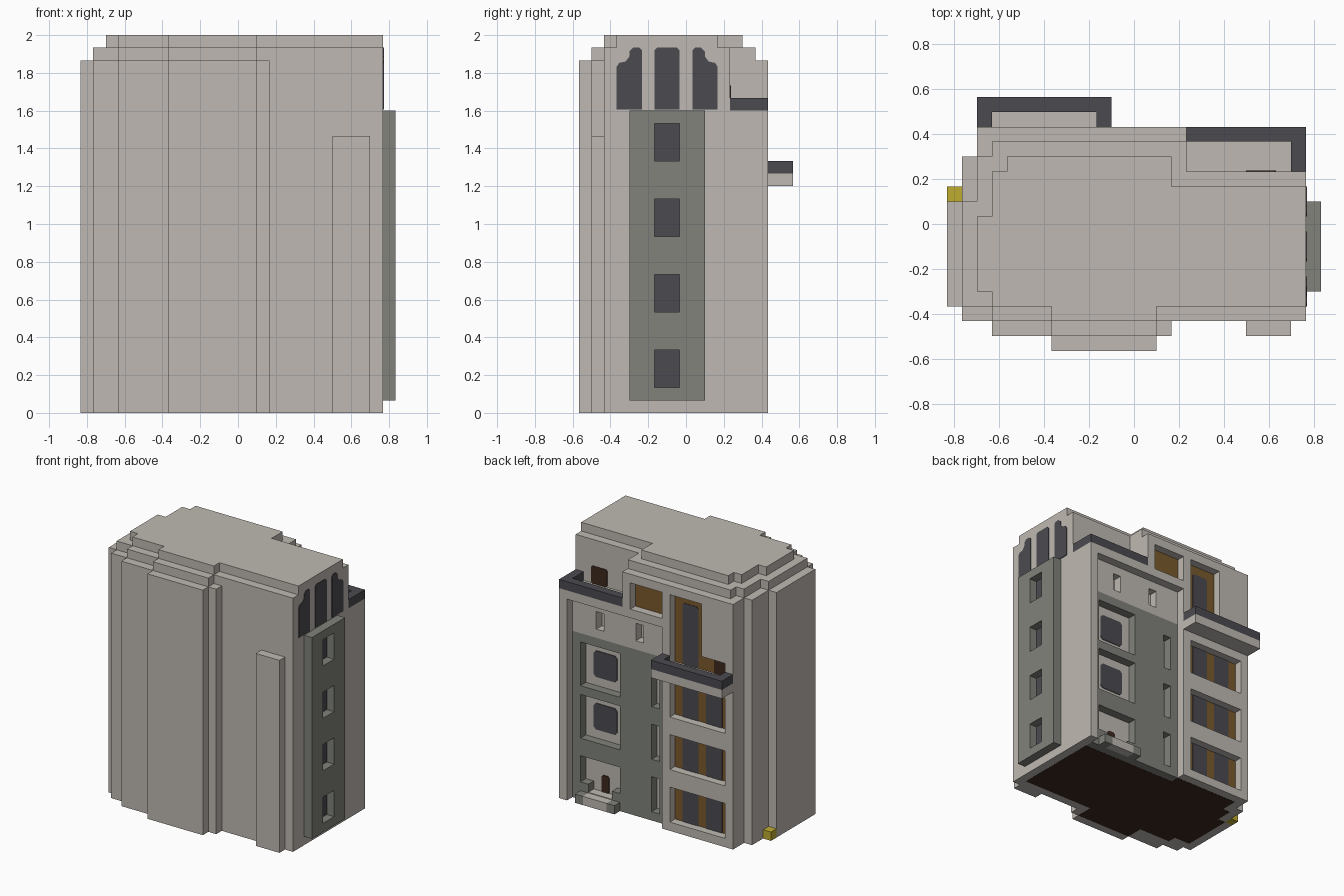
import bpy, bmesh
from mathutils import Vector

old = bpy.data.objects.get("Cube")
if old:
    bpy.data.objects.remove(old, do_unlink=True)

U = 1 / 15  # one grid block
PLATE = 0.08  # plate thickness in blocks


def material(name, srgb):
    lin = [((c / 255 + 0.055) / 1.055) ** 2.4 for c in srgb] + [1.0]
    m = bpy.data.materials.new(name)
    m.use_nodes = True
    m.diffuse_color = lin
    m.node_tree.nodes["Principled BSDF"].inputs["Base Color"].default_value = lin
    return m


BEIGE = material("beige_plaster", (191, 185, 178))
GREEN = material("grey_green_plaster", (128, 130, 122))
DARK = material("dark_grey", (75, 74, 80))
WOOD = material("brown_wood", (122, 90, 46))
DOOR = material("dark_brown", (61, 40, 30))
YELLOW = material("yellow", (191, 172, 48))


def prism(name, pts, lo, hi, mat, axis="z"):
    """Extrude a flat outline along an axis, in block units."""
    def place(a, b, c):
        p = {"z": (a, b, c), "y": (a, c, b), "x": (c, a, b)}[axis]
        return Vector((p[0] - 12.5, p[1] - 8.5, p[2])) * U
    bm = bmesh.new()
    face = bm.faces.new([bm.verts.new(place(a, b, lo)) for a, b in pts])
    ext = bmesh.ops.extrude_face_region(bm, geom=[face])["geom"]
    shift = place(0, 0, hi) - place(0, 0, lo)
    bmesh.ops.translate(bm, vec=shift, verts=[v for v in ext if isinstance(v, bmesh.types.BMVert)])
    bmesh.ops.recalc_face_normals(bm, faces=bm.faces)
    me = bpy.data.meshes.new(name)
    bm.to_mesh(me)
    bm.free()
    me.materials.append(mat)
    ob = bpy.data.objects.new(name, me)
    bpy.context.scene.collection.objects.link(ob)
    return ob


def box(name, x, y, z, mat):
    pts = [(x[0], y[0]), (x[1], y[0]), (x[1], y[1]), (x[0], y[1])]
    return prism(name, pts, z[0], z[1], mat)


def cut(target, x, y, z):
    """Carve a box out of a part and bake the result."""
    cutter = box("cutter", x, y, z, target.data.materials[0])
    mod = target.modifiers.new("cut", "BOOLEAN")
    mod.operation, mod.solver, mod.object = "DIFFERENCE", "EXACT", cutter
    deps = bpy.context.evaluated_depsgraph_get()
    new = bpy.data.meshes.new_from_object(target.evaluated_get(deps))
    target.modifiers.clear()
    target.data = new
    bpy.data.objects.remove(cutter, do_unlink=True)


def back_plate(name, x, z, y, mat, thick=PLATE, bevel=0.0):
    """Thin panel facing the back, with optional clipped corners."""
    (a, b), (c, d), r = x, z, bevel
    if r:
        pts = [(a + r, c), (b - r, c), (b, c + r), (b, d - r),
               (b - r, d), (a + r, d), (a, d - r), (a, c + r)]
    else:
        pts = [(a, c), (b, c), (b, d), (a, d)]
    return prism(name, pts, y, y + thick, mat, "y")


# Main body and the two stepped roof tiers
body = prism("main_body", [
    (0, 3), (1, 3), (1, 2), (3, 2), (3, 1), (7, 1), (7, 0), (14, 0), (14, 1), (15, 1), (15, 2),
    (24, 2), (24, 15), (2, 15), (2, 13), (1, 13), (1, 10), (0, 10)], 0, 28, BEIGE)
prism("lower_roof_tier", [
    (1, 3), (3, 3), (3, 2), (7, 2), (7, 1), (14, 1), (14, 2), (24, 2), (24, 12), (16, 12),
    (16, 14), (3, 14), (3, 13), (2, 13), (2, 10), (1, 10)], 28, 29, BEIGE)
prism("upper_roof_tier", [
    (2, 4), (3, 4), (3, 3), (7, 3), (7, 2), (14, 2), (14, 3), (24, 3), (24, 11), (15, 11),
    (15, 13), (4, 13), (4, 12), (3, 12), (3, 9), (2, 9)], 29, 30, BEIGE)
box("front_pier", (20, 23), (1, 2), (0, 22), BEIGE)

# Openings in the body: roof terrace, back recess, windows
FLOORS = (1, 7, 13)
cut(body, (16, 26), (12, 18), (24, 29))
cut(body, (11, 23), (14, 18), (-1, 23))
cut(body, (11, 23), (13, 18), (-1, 19))
for x in (14, 19):
    cut(body, (x, x + 1), (13, 14.5), (20, 22))
for z in FLOORS:
    cut(body, (3, 10), (14, 18), (z, z + 4))
cut(body, (6, 10), (14, 18), (19, 27))
cut(body, (3, 6), (14, 18), (19, 21))
cut(body, (11, 15), (14, 18), (24, 27))

# Green back wall with its openings
wall = box("green_back_wall", (11, 23), (13, 14), (0, 19), GREEN)
for z in FLOORS:
    cut(wall, (12, 13), (12, 15), (z, z + 4))
for z in FLOORS[1:]:
    cut(wall, (17, 22), (12, 15), (z, z + 5))
    back_plate("square_window", (18, 21), (z + 1, z + 4), 13, DARK, bevel=0.3)
cut(wall, (17, 22), (12, 15), (2, 5))
cut(wall, (18, 21), (12, 15), (1, 3))

# Entrance door and porch
back_plate("entrance_door", (19, 20), (1, 3), 13, DOOR, bevel=0.2)
box("porch_step", (18, 21), (14, 15), (0, 1), BEIGE)
box("porch_floor", (18, 21), (13, 14), (1, 1 + PLATE), BEIGE)
for x in (17, 21):
    box("porch_side", (x, x + 1), (14, 15), (0, 1), GREEN)

# Wooden window panels with dark glass
for z in FLOORS:
    back_plate("window_wood", (3, 10), (z, z + 4), 14, WOOD)
    for x in (4, 7):
        back_plate("window_glass", (x, x + 2), (z, z + 4), 14, DARK, PLATE * 1.7)
back_plate("balcony_window_wood", (6, 10), (19, 27), 14, WOOD)
back_plate("balcony_window_glass", (7, 9), (19, 26), 14, DARK, PLATE * 1.7, 0.2)
back_plate("balcony_side_wood", (3, 6), (19, 21), 14, WOOD)
back_plate("balcony_door", (3, 5), (19, 21), 14, DOOR, PLATE * 1.7)
back_plate("upper_window_wood", (11, 15), (24, 27), 14, WOOD)
back_plate("terrace_door", (20, 22), (24, 26), 12, DOOR, bevel=0.15)

# Balcony and roof terrace railings
box("balcony_floor", (2, 11), (15, 17), (18, 19), BEIGE)
prism("balcony_railing", [
    (2, 15), (3, 15), (3, 16), (10, 16), (10, 15), (11, 15), (11, 17), (2, 17)], 19, 20, DARK)
prism("terrace_railing", [
    (16, 14), (23, 14), (23, 12), (24, 12), (24, 15), (16, 15)], 24, 25, DARK)

# Green stair panel on the right side
panel = box("side_stair_panel", (24, 25), (4, 10), (1, 24), GREEN)
for z in (2, 8, 14, 20):
    cut(panel, (23, 26), (6, 8), (z, z + 3))
    box("stair_window", (24, 24 + PLATE), (6, 8), (z, z + 3), DARK)

# Arched window group above the panel
half_arch = [(3, 24.1), (5, 24.1), (5, 28.8), (4.8, 29), (4.3, 29), (4, 28.7),
             (4, 28.3), (3.7, 27.9), (3.2, 27.8), (3, 27.5)]
prism("arch_window", half_arch, 24, 24 + PLATE, DARK, "x")
prism("arch_window", [(14 - y, z) for y, z in half_arch], 24, 24 + PLATE, DARK, "x")
prism("middle_arch_window", [(6, 24.1), (8, 24.1), (8, 28.8), (7.8, 29), (6.2, 29), (6, 28.8)],
      24, 24 + PLATE, DARK, "x")

# Yellow box at the foot of the left wall and the dark underside
box("yellow_box", (0, 1), (10, 11), (0, 1), YELLOW)
prism("dark_underside", [
    (1, 4), (3, 4), (3, 3), (7, 3), (7, 1), (14, 1), (14, 3), (23, 3), (23, 13), (11, 13),
    (11, 14), (3, 14), (3, 12), (2, 12), (2, 10), (1, 10)], -0.02, 0.02, DOOR)
